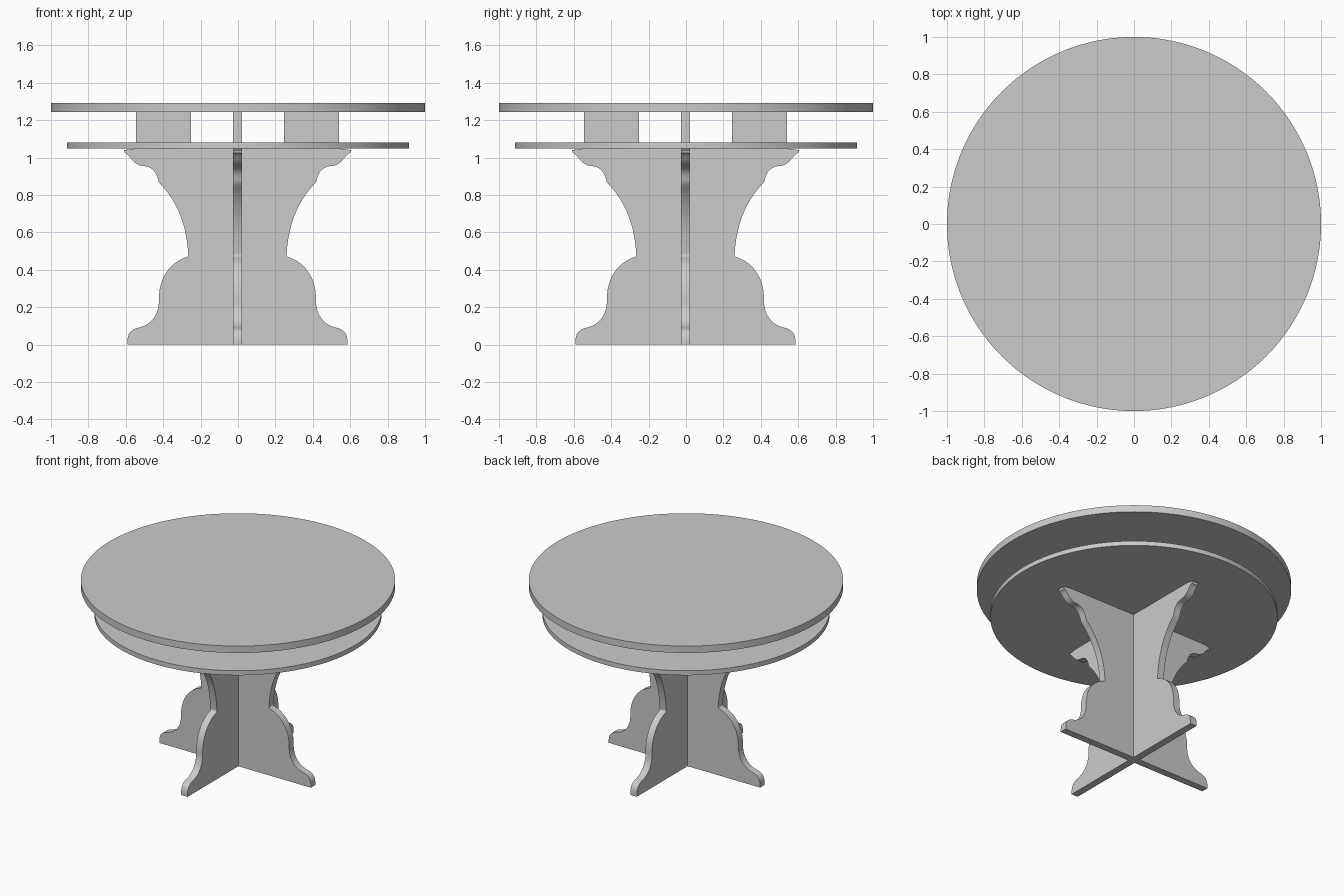
import bpy, bmesh, math
from mathutils import Vector, Matrix
from mathutils.geometry import interpolate_bezier

if "Cube" in bpy.data.objects:
    bpy.data.objects.remove(bpy.data.objects["Cube"])

OFF = -0.003   # slight offset of the crossed boards
T = 0.05       # board thickness
Z1 = 1.048     # underside of the lower disc


def finish(bm, name):
    bmesh.ops.recalc_face_normals(bm, faces=bm.faces)
    mesh = bpy.data.meshes.new(name)
    bm.to_mesh(mesh)
    bm.free()
    ob = bpy.data.objects.new(name, mesh)
    bpy.context.collection.objects.link(ob)
    bpy.ops.object.select_all(action='DESELECT')
    ob.select_set(True)
    bpy.context.view_layer.objects.active = ob
    bpy.ops.object.shade_smooth_by_angle(angle=math.radians(30))
    return ob


def disc(name, radius, z0, z1):
    bm = bmesh.new()
    bmesh.ops.create_cone(bm, cap_ends=True, segments=128, radius1=radius, radius2=radius,
                          depth=z1 - z0, matrix=Matrix.Translation((0, 0, (z0 + z1) / 2)))
    return finish(bm, name)


def board(name, outline, angle):
    """Upright board: an x-z outline with thickness T, turned about z."""
    bm = bmesh.new()
    face = bm.faces.new([bm.verts.new((x, -T / 2, z)) for x, z in outline])
    ext = bmesh.ops.extrude_face_region(bm, geom=[face], use_keep_orig=True)
    moved = [v for v in ext['geom'] if isinstance(v, bmesh.types.BMVert)]
    bmesh.ops.translate(bm, verts=moved, vec=(0, T, 0))
    m = Matrix.Translation((OFF, OFF, 0)) @ Matrix.Rotation(angle, 4, 'Z')
    bmesh.ops.transform(bm, matrix=m, verts=bm.verts)
    return finish(bm, name)


# Scrolled edge of a leg: start, handle, handle, end for each curve
curves = [
    ((.588, .02), (.588, .06), (.565, .083), (.53, .09)),
    ((.53, .09), (.46, .105), (.422, .16), (.42, .23)),
    ((.42, .23), (.425, .35), (.365, .44), (.268, .47)),
    ((.268, .47), (.262, .475), (.262, .48), (.263, .49)),
    ((.263, .49), (.275, .66), (.33, .775), (.42, .868)),
    ((.42, .868), (.433, .925), (.455, .953), (.505, .955)),
    ((.505, .955), (.56, .96), (.572, 1.015), (.602, 1.025)),
]
edge = [(.588, 0), (.588, .02)]
for c in curves:
    pts = interpolate_bezier(*[Vector((x, z, 0)) for x, z in c], 12)
    edge += [(p.x, p.y) for p in pts[1:]]
edge += [(.607, 1.04), (.55, Z1)]

# Crossed pedestal: one full board, two wings meeting it
board("pedestal_board", edge + [(-x, z) for x, z in reversed(edge)], 0)
wing = [(T / 2, 0)] + edge + [(T / 2, Z1)]
board("back_pedestal_wing", wing, math.pi / 2)
board("front_pedestal_wing", wing, -math.pi / 2)

# Discs
disc("lower_disc", 0.914, Z1, 1.08)
disc("table_top", 1.0, 1.245, 1.293)

# Spacer blocks between the discs
block = [(.248, 1.08), (.543, 1.08), (.543, 1.245), (.248, 1.245)]
for i, side in enumerate(("right", "back", "left", "front")):
    board(side + "_spacer", block, i * math.pi / 2)
